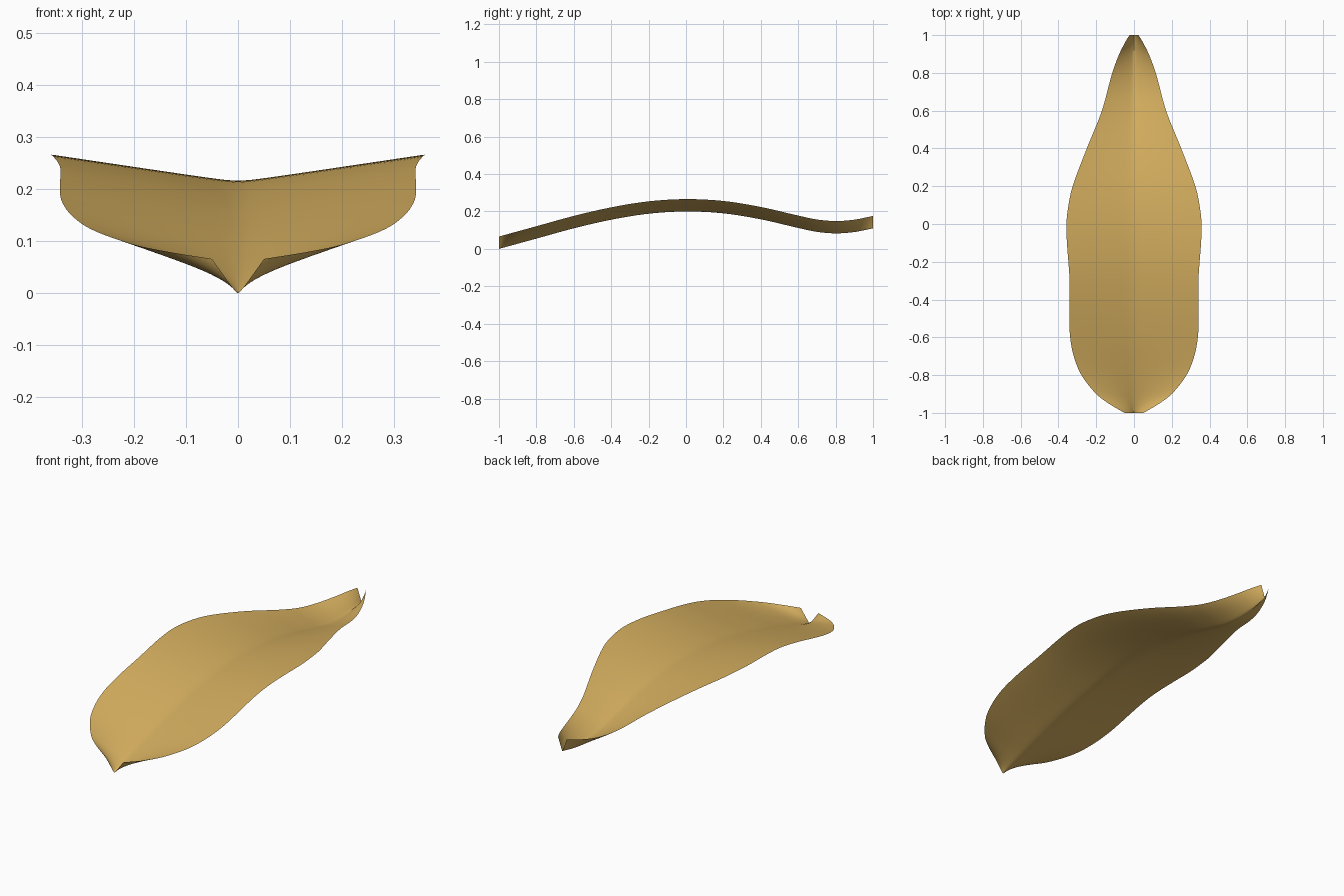
import bpy, bmesh, math

cube = bpy.data.objects.get("Cube")
if cube:
    bpy.data.objects.remove(cube, do_unlink=True)

# Outline stations along the length: y, half width
WIDTH = [(-1, .05), (-.95, .135), (-.9, .2), (-.8, .278), (-.7, .319), (-.6, .338),
         (-.5, .342), (-.3, .341), (-.1, .355), (0, .358), (.1, .347), (.2, .325),
         (.4, .25), (.6, .17), (.8, .115), (.9, .078), (.96, .048), (1, .024)]
# Keel line along the length: y, height
KEEL = [(-1, 0), (-.8, .055), (-.6, .11), (-.4, .156), (-.2, .188), (0, .2),
        (.2, .19), (.4, .158), (.6, .112), (.7, .091), (.8, .083), (.9, .09), (1, .11)]
RISE = .066      # rim height above the keel
THICK = .016     # thickness along the middle
ROWS, HALF = 96, 16


def smooth_curve(points, y):
    """Cubic interpolation through a list of stations."""
    last = len(points) - 1
    i = max(j for j in range(last) if points[j][0] <= y or j == 0)

    def slope(j):
        a, b = points[max(j - 1, 0)], points[min(j + 1, last)]
        return (b[1] - a[1]) / (b[0] - a[0])

    (y0, v0), (y1, v1) = points[i], points[i + 1]
    h = y1 - y0
    t = (y - y0) / h
    return (v0 * (1 + 2 * t) * (1 - t) ** 2 + v1 * t * t * (3 - 2 * t)
            + h * slope(i) * t * (1 - t) ** 2 - h * slope(i + 1) * t * t * (1 - t))


def fold(s):
    """V profile with a softened crease, from 0 in the middle to 1 at the rim."""
    e = .06
    return (math.sqrt(s * s + e * e) - e) / (math.sqrt(1 + e * e) - e)


# Closed, V-folded leaf blade: upper and lower sheets meeting at the rim
bm = bmesh.new()
sheets = {"upper": [], "lower": []}
for r in range(ROWS + 1):
    y = -math.cos(math.pi * r / ROWS)
    w, k = smooth_curve(WIDTH, y), smooth_curve(KEEL, y)
    thick = THICK * (1 - y ** 6)
    for name, rows in sheets.items():
        row = []
        for c in range(-HALF, HALF + 1):
            s = c / HALF
            z = k + RISE * fold(s)
            if name == "upper":
                z += thick * (1 - fold(s))
            else:
                z -= .012 * s * s * (1 - s * s) * (1 - y ** 6)
            row.append(bm.verts.new((s * w, y, z)))
        rows.append(row)

for name, rows in sheets.items():
    for a, b in zip(rows, rows[1:]):
        for c in range(2 * HALF):
            quad = [a[c], a[c + 1], b[c + 1], b[c]]
            bm.faces.new(quad if name == "upper" else quad[::-1])
bmesh.ops.remove_doubles(bm, verts=bm.verts, dist=.00002)
bmesh.ops.recalc_face_normals(bm, faces=bm.faces)

mesh = bpy.data.meshes.new("leaf_blade")
bm.to_mesh(mesh)
bm.free()
leaf = bpy.data.objects.new("leaf_blade", mesh)
bpy.context.collection.objects.link(leaf)

# Golden tan colour
tan = bpy.data.materials.new("golden_tan")
tan.use_nodes = True
tan.diffuse_color = (.67, .43, .115, 1)
tan.node_tree.nodes["Principled BSDF"].inputs["Base Color"].default_value = tan.diffuse_color
mesh.materials.append(tan)

bpy.ops.object.select_all(action='DESELECT')
leaf.select_set(True)
bpy.context.view_layer.objects.active = leaf
bpy.ops.object.shade_smooth_by_angle(angle=math.radians(40))
